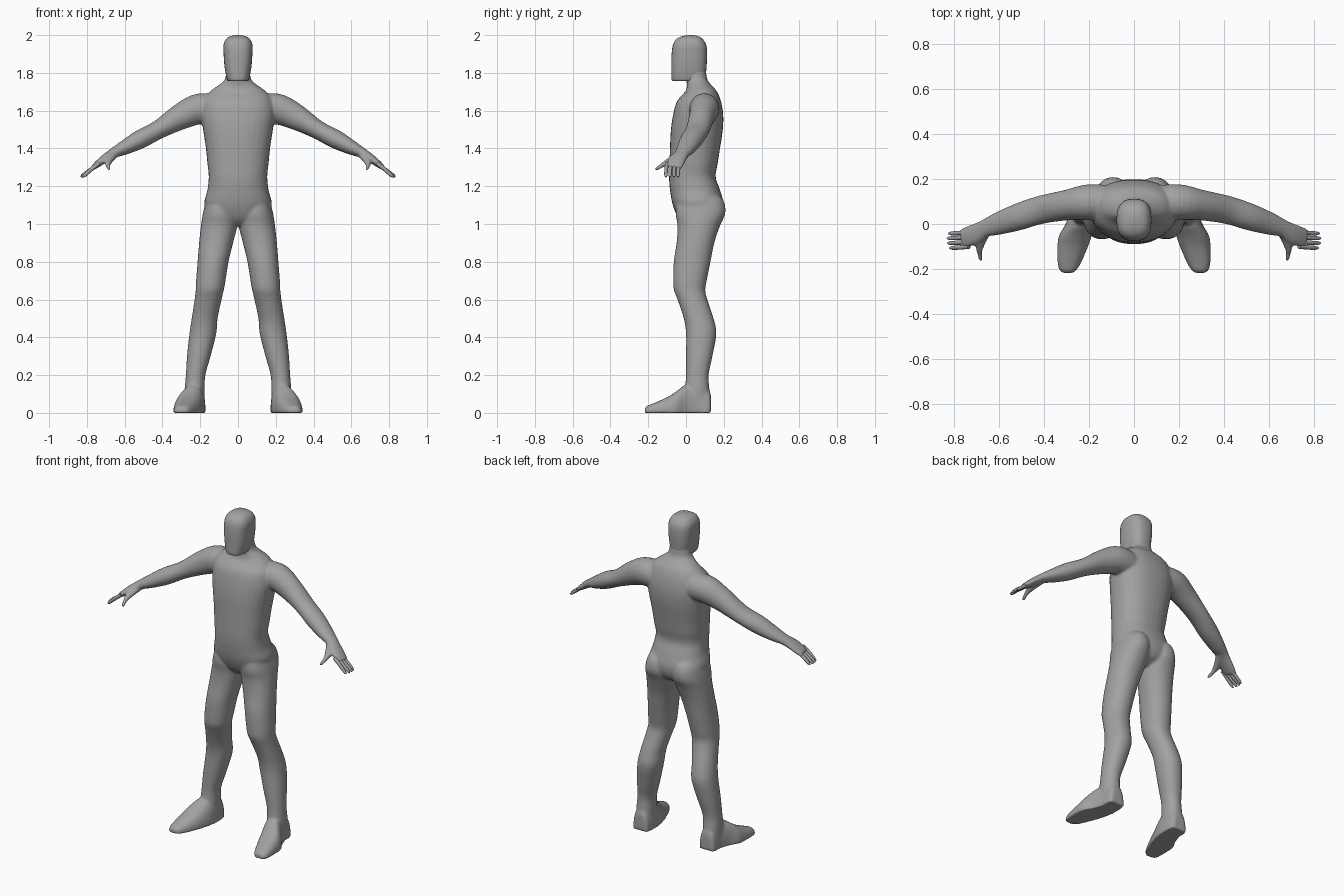
import bpy, bmesh, math
from mathutils import Vector

if "Cube" in bpy.data.objects:
    bpy.data.objects.remove(bpy.data.objects["Cube"])

clay = bpy.data.materials.new("grey_clay")
clay.diffuse_color = (0.36, 0.36, 0.36, 1)
clay.use_nodes = True
clay.node_tree.nodes["Principled BSDF"].inputs["Base Color"].default_value = clay.diffuse_color


def smooth_rows(rows, steps):
    """Catmull-Rom interpolation between rows of numbers."""
    out = []
    for i in range(len(rows) - 1):
        a, b, c, d = (rows[max(0, min(len(rows) - 1, i + k))] for k in (-1, 0, 1, 2))
        for s in range(steps):
            t = s / steps
            out.append([0.5 * (2 * q + (r - p) * t + (2 * p - 5 * q + 4 * r - w) * t * t
                               + (3 * q - p - 3 * r + w) * t ** 3)
                        for p, q, r, w in zip(a, b, c, d)])
    out.append(list(rows[-1]))
    return out


def loft(bm, rings):
    """Skin closed rings of points and cap both ends."""
    loops = [[bm.verts.new(p) for p in ring] for ring in rings]
    n = len(loops[0])
    faces = []
    for a, b in zip(loops, loops[1:]):
        for i in range(n):
            j = (i + 1) % n
            faces.append(bm.faces.new((a[i], a[j], b[j], b[i])))
    faces.append(bm.faces.new(loops[0][::-1]))
    faces.append(bm.faces.new(loops[-1]))
    bmesh.ops.recalc_face_normals(bm, faces=faces)


def ring(center, u, v, power=2.0, n=32):
    """Superellipse ring spanned by the two radius vectors."""
    pts = []
    for i in range(n):
        a = 2 * math.pi * i / n
        c, s = math.cos(a), math.sin(a)
        pts.append(center + u * math.copysign(abs(c) ** (2 / power), c)
                   + v * math.copysign(abs(s) ** (2 / power), s))
    return pts


def upright(bm, rows, power=2.2, steps=4, side=1):
    """Rows: z, x min, x max, y front, y back."""
    rings = []
    for z, x0, x1, y0, y1 in smooth_rows(rows, steps):
        rings.append(ring(Vector((side * (x0 + x1) / 2, (y0 + y1) / 2, z)),
                          Vector(((x1 - x0) / 2, 0, 0)), Vector((0, (y1 - y0) / 2, 0)), power))
    loft(bm, rings)


def limb(bm, rows, hint, steps=4, side=1, n=24):
    """Rows: x, y, z, radius along the hint, radius across it."""
    rows = smooth_rows(rows, steps)
    mid = [Vector((side * r[0], r[1], r[2])) for r in rows]
    rings = []
    for i, r in enumerate(rows):
        t = (mid[min(i + 1, len(mid) - 1)] - mid[max(i - 1, 0)]).normalized()
        u = (hint - t * hint.dot(t)).normalized()
        rings.append(ring(mid[i], u * r[3], t.cross(u) * r[4], 2.0, n))
    loft(bm, rings)


def finish(name, bm, angle):
    mesh = bpy.data.meshes.new(name)
    bm.to_mesh(mesh)
    bm.free()
    mesh.materials.append(clay)
    ob = bpy.data.objects.new(name, mesh)
    bpy.context.collection.objects.link(ob)
    bpy.ops.object.select_all(action='DESELECT')
    ob.select_set(True)
    bpy.context.view_layer.objects.active = ob
    bpy.ops.object.shade_smooth_by_angle(angle=math.radians(angle))
    return ob


Y = Vector((0, 1, 0))
body = bmesh.new()

# torso and neck: z, half width, front, back
torso = [(0.99, .05, .00, .12), (1.03, .13, -.04, .18), (1.10, .178, -.07, .20),
         (1.18, .162, -.085, .18), (1.25, .155, -.09, .157), (1.32, .162, -.088, .168),
         (1.40, .17, -.085, .18), (1.50, .185, -.08, .195), (1.58, .195, -.068, .197),
         (1.65, .185, -.048, .185), (1.70, .15, -.005, .165), (1.73, .11, .005, .14),
         (1.76, .073, .002, .115), (1.80, .063, -.005, .107), (1.85, .06, .00, .10)]
upright(body, [(z, -w, w, f, b) for z, w, f, b in torso], 2.3)

# legs: z, inner, outer, front, back
leg = [(1.17, .05, .13, .02, .14), (1.13, .015, .165, -.04, .195), (1.06, .003, .185, -.055, .209),
       (0.99, .004, .196, -.045, .18), (0.90, .026, .206, -.05, .15), (0.80, .05, .214, -.065, .13),
       (0.70, .066, .222, -.068, .11), (0.65, .075, .224, -.064, .102), (0.60, .087, .23, -.045, .113),
       (0.50, .108, .245, -.012, .146), (0.42, .115, .257, .00, .161), (0.30, .145, .27, .00, .14),
       (0.20, .173, .276, .00, .12), (0.12, .176, .282, -.005, .124), (0.03, .18, .28, .00, .125)]

# feet: y, inner, outer, height
foot = [(.132, .19, .265, .09), (.118, .178, .28, .13), (.06, .172, .285, .15), (.0, .176, .305, .15),
        (-.05, .188, .334, .115), (-.10, .204, .342, .083), (-.17, .234, .342, .052),
        (-.205, .255, .333, .038), (-.218, .272, .32, .026)]

# arms running into the palms: x, y, z, depth radius, height radius
arm = [(.09, .095, 1.60, .075, .075), (.20, .097, 1.61, .08, .082), (.30, .084, 1.57, .068, .07),
       (.42, .062, 1.50, .063, .05), (.52, .030, 1.447, .06, .05), (.61, .000, 1.40, .05, .037),
       (.665, -.02, 1.373, .04, .026), (.71, -.045, 1.343, .046, .022),
       (.75, -.06, 1.312, .046, .017), (.768, -.066, 1.298, .042, .012)]

# thumbs
thumb = [(.655, -.03, 1.367, .02, .02), (.685, -.085, 1.335, .022, .018),
         (.688, -.13, 1.308, .012, .012), (.682, -.158, 1.291, .010, .010),
         (.68, -.167, 1.286, .005, .005)]

for side in (1, -1):
    upright(body, leg, 2.15, side=side)
    soles = []
    for y, x0, x1, h in smooth_rows(foot, 3):
        pts = ring(Vector((side * (x0 + x1) / 2, y, 0)),
                   Vector(((x1 - x0) / 2, 0, 0)), Vector((0, 0, h)), 2.5)
        soles.append([Vector((p.x, p.y, max(p.z, -.001 * h))) for p in pts])
    loft(body, soles)
    limb(body, arm, Y, side=side)
    limb(body, thumb, Vector((1, 0, 0)), side=side)

ob = finish("body", body, 60)

# fuse the body parts into one soft skin
fuse = ob.modifiers.new("fuse", 'REMESH')
fuse.mode = 'VOXEL'
fuse.voxel_size = 0.007
fuse.use_smooth_shade = True
soften = ob.modifiers.new("soften", 'SMOOTH')
soften.factor = 0.5
soften.iterations = 8

# head with a flat face and jaw: z, half width, front, back
skull = [(1.757, .05, -.070, .085), (1.765, .058, -.076, .10), (1.80, .066, -.077, .106),
         (1.85, .073, -.077, .110), (1.90, .076, -.076, .112), (1.945, .077, -.070, .108),
         (1.975, .066, -.055, .092), (1.992, .046, -.028, .07), (2.0, .016, .01, .04)]
head = bmesh.new()
upright(head, [(z, -w, w, f, b) for z, w, f, b in skull], 2.6, 3)
finish("head", head, 40)

# four tapered fingers on each hand
fingers = bmesh.new()
for side in (1, -1):
    for k in range(4):
        y = -.040 - .0215 * k
        tip = (.826, .832, .830, .822)[k]
        limb(fingers, [(.735, y + .004, 1.322, .010, .011), (.775, y, 1.291, .0098, .011),
                       (tip - .012, y - .002, 1.259, .0085, .009),
                       (tip, y - .002, 1.249, .003, .004)], Y, 3, side, 12)
finish("fingers", fingers, 50)
